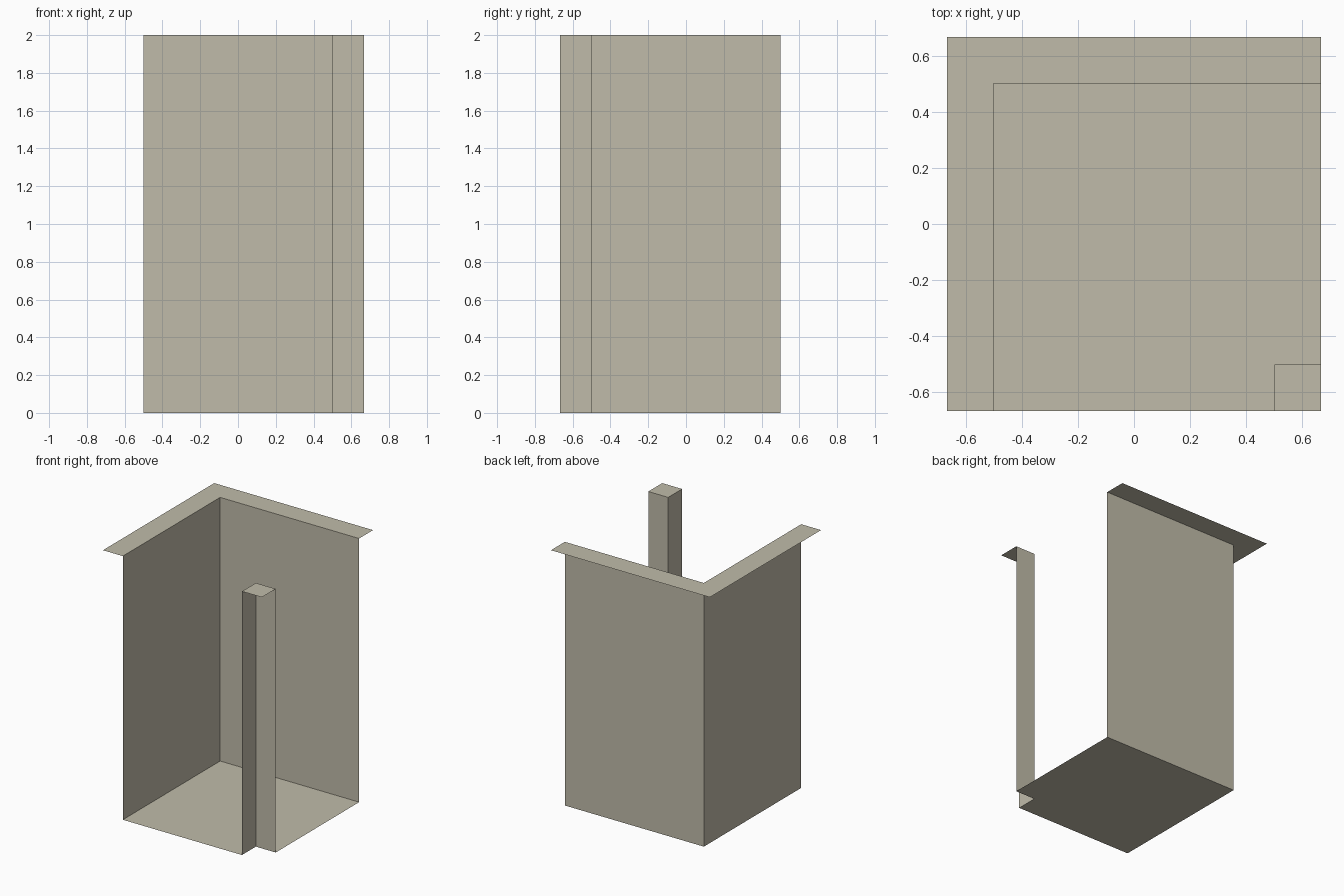
import bpy

if "Cube" in bpy.data.objects:
    bpy.data.objects.remove(bpy.data.objects["Cube"])

S = 2 / 3      # outer half width
W = 0.5        # inner wall plane
H = 2.0        # height

stone = bpy.data.materials.new("warm_beige")
stone.diffuse_color = (0.53, 0.50, 0.40, 1)
stone.use_nodes = True
stone.node_tree.nodes["Principled BSDF"].inputs["Base Color"].default_value = stone.diffuse_color


def flat(name, outline, z):
    """Single upward-facing polygon from a counter-clockwise outline."""
    mesh = bpy.data.meshes.new(name)
    mesh.from_pydata([(x, y, z) for x, y in outline], [], [range(len(outline))])
    finish(name, mesh)


def wall(name, path):
    """Open wall sheet standing on a path, facing to the left of its direction."""
    n = len(path)
    verts = [(x, y, z) for z in (0, H) for x, y in path]
    faces = [(i, i + n, i + n + 1, i + 1)[::1] for i in range(n - 1)]
    mesh = bpy.data.meshes.new(name)
    mesh.from_pydata(verts, [], faces)
    finish(name, mesh)


def finish(name, mesh):
    mesh.materials.append(stone)
    mesh.update()
    bpy.context.collection.objects.link(bpy.data.objects.new(name, mesh))


# Floor with a notch under the corner post
flat("floor", [(-W, -S), (W, -S), (W, -W), (S, -W), (S, W), (-W, W)], 0)

# Left and back walls, facing into the room
wall("room_walls", [(S, W), (-W, W), (-W, -S)])

# L-shaped rim on top of the walls
flat("wall_rim", [(-S, -S), (-W, -S), (-W, W), (S, W), (S, S), (-S, S)], H)

# Corner post: two room-facing sides and a cap
wall("corner_post", [(W, -S), (W, -W), (S, -W)])
flat("post_cap", [(W, -S), (S, -S), (S, -W), (W, -W)], H)
